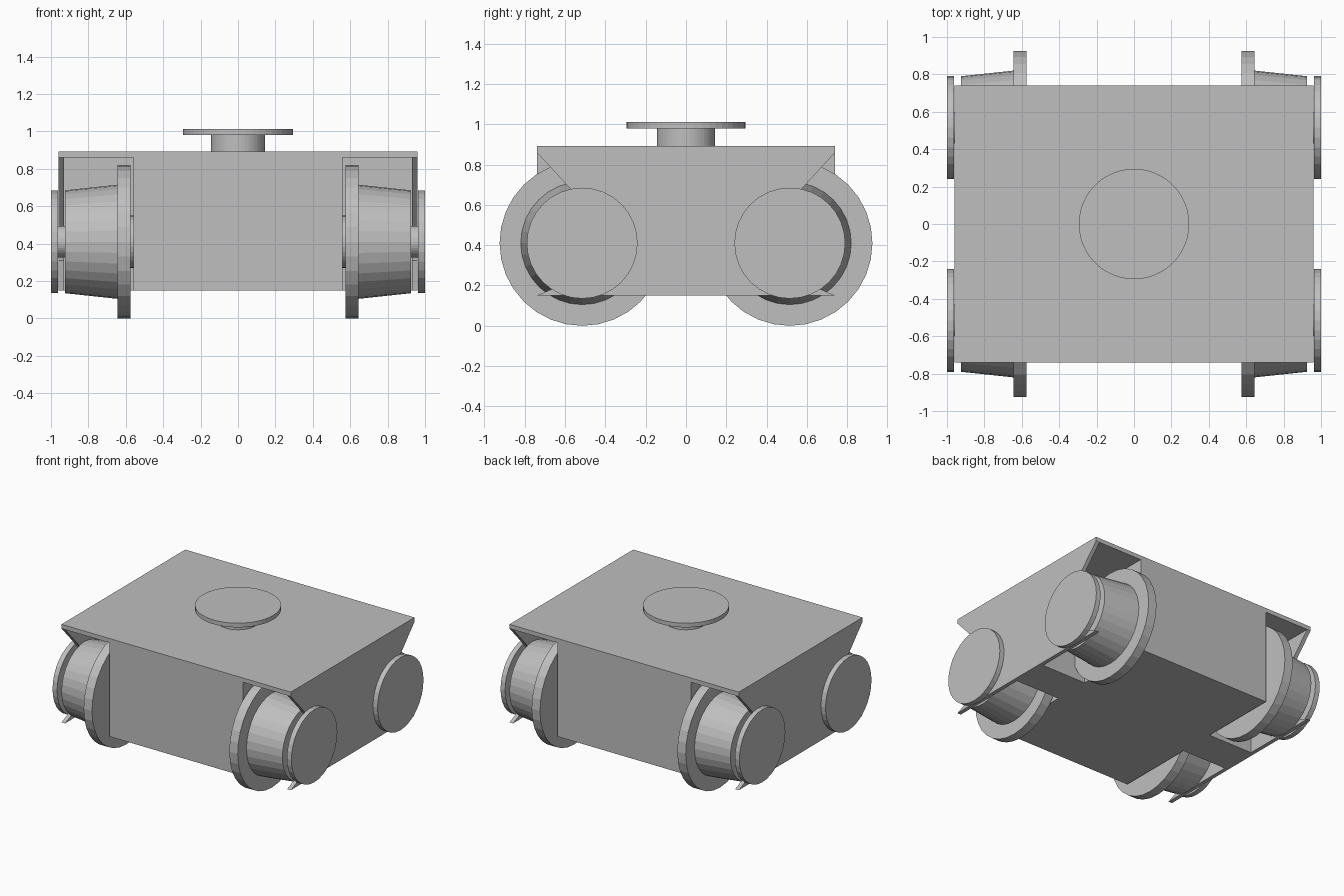
import bpy, bmesh, math
from mathutils import Matrix

if "Cube" in bpy.data.objects:
    bpy.data.objects.remove(bpy.data.objects["Cube"])

grey = bpy.data.materials.new("plain grey")
grey.diffuse_color = (0.52, 0.52, 0.52, 1)
grey.use_nodes = True
grey.node_tree.nodes["Principled BSDF"].inputs["Base Color"].default_value = grey.diffuse_color


def finish(name, bm):
    bmesh.ops.recalc_face_normals(bm, faces=bm.faces)
    me = bpy.data.meshes.new(name)
    bm.to_mesh(me)
    bm.free()
    me.materials.append(grey)
    ob = bpy.data.objects.new(name, me)
    bpy.context.collection.objects.link(ob)
    return ob


def box(name, x, y, z0, z1):
    """Box centred on x = y = 0 with half sizes x, y."""
    bm = bmesh.new()
    bmesh.ops.create_cube(bm, size=1, matrix=Matrix.Translation((0, 0, (z0 + z1) / 2))
                          @ Matrix.Diagonal((2 * x, 2 * y, z1 - z0, 1)))
    return finish(name, bm)


def lathe(name, profile, matrix, n=32):
    """Closed turned part from (radius, height) points along local z."""
    bm = bmesh.new()
    rings = [[bm.verts.new((r * math.cos(2 * math.pi * i / n),
                            r * math.sin(2 * math.pi * i / n), h)) for i in range(n)]
             for r, h in profile]
    for a, b in zip(rings, rings[1:]):
        for i in range(n):
            j = (i + 1) % n
            bm.faces.new((a[i], a[j], b[j], b[i]))
    bm.faces.new(rings[0])
    bm.faces.new(rings[-1])
    bm.transform(matrix)
    return finish(name, bm)


# Body: narrow core, cross block between the wheel pockets, top plate
box("body_core", 0.56, 0.74, 0.15, 0.86)
box("cross_block", 0.93, 0.14, 0.15, 0.86)
box("top_plate", 0.96, 0.74, 0.86, 0.892)

# Side plates with pointed notches around the wheels
half = [(0.74, 0.15), (0.37, 0.31), (0.40, 0.49), (0.74, 0.86)]
outline = half + [(-y, z) for y, z in reversed(half)]
for side, s in (("right", 1), ("left", -1)):
    bm = bmesh.new()
    face = bm.faces.new([bm.verts.new((s * 0.93, y, z)) for y, z in outline])
    ext = bmesh.ops.extrude_face_region(bm, geom=[face])
    bmesh.ops.translate(bm, vec=(s * 0.03, 0, 0),
                        verts=[v for v in ext["geom"] if isinstance(v, bmesh.types.BMVert)])
    finish(side + "_side_plate", bm)

# Flanged wheels, each with inner hub, tapered tread, axle and outer cap
wheel = [(0.14, 0.55), (0.14, 0.575), (0.41, 0.575), (0.41, 0.645), (0.305, 0.645),
         (0.275, 0.925), (0.085, 0.925), (0.085, 0.962), (0.275, 0.962), (0.275, 1.0)]
for side, s in (("right", 1), ("left", -1)):
    for end, y in (("front", -0.515), ("back", 0.515)):
        m = Matrix.Translation((0, y, 0.41)) @ Matrix.Rotation(s * math.pi / 2, 4, 'Y')
        lathe(f"{end}_{side}_wheel", wheel, m)

# Round knob on top
lathe("top_knob", [(0.145, 0.88), (0.145, 0.98), (0.295, 0.98), (0.295, 1.012)],
      Matrix.Identity(4), 48)
